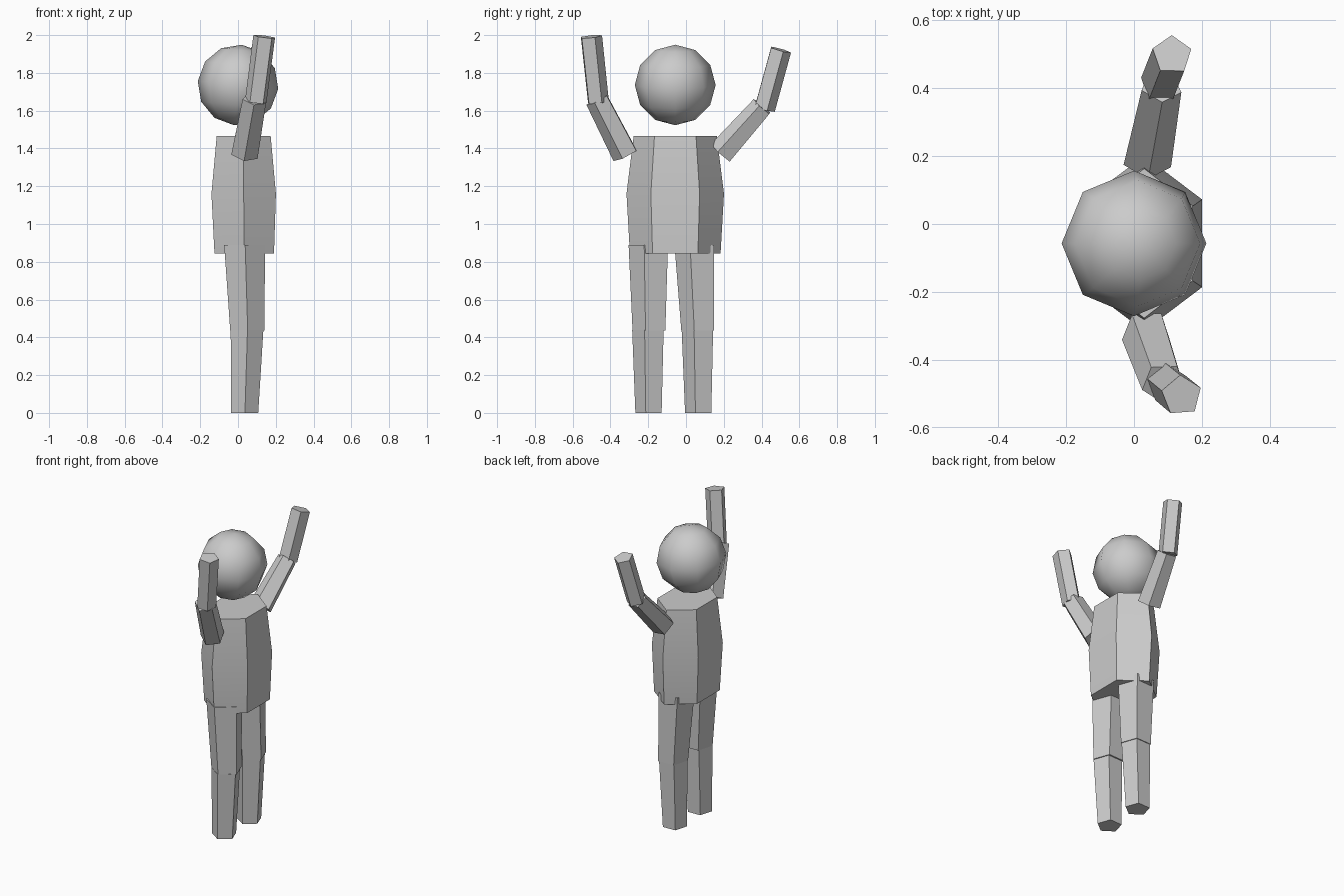
import bpy
import bmesh
from math import radians, sin, cos
from mathutils import Vector, Quaternion

cube = bpy.data.objects.get("Cube")
if cube:
    bpy.data.objects.remove(cube, do_unlink=True)

grey = bpy.data.materials.new("plain_grey")
grey.use_nodes = True
color = (0.6, 0.6, 0.6, 1)
grey.diffuse_color = color
grey.node_tree.nodes["Principled BSDF"].inputs["Base Color"].default_value = color


def loft(name, rings, sides, phase, tilted=False):
    """Capped prism through rings of (centre, x radius, y radius)."""
    axis = Vector(rings[-1][0]) - Vector(rings[0][0])
    turn = Vector((0, 0, 1)).rotation_difference(axis) if tilted else Quaternion()
    bm = bmesh.new()
    loops = []
    for centre, rx, ry in rings:
        loop = []
        for i in range(sides):
            a = radians(phase + 360 * i / sides)
            loop.append(bm.verts.new(Vector(centre) + turn @ Vector((rx * cos(a), ry * sin(a), 0))))
        loops.append(loop)
    for low, high in zip(loops, loops[1:]):
        for i in range(sides):
            j = (i + 1) % sides
            bm.faces.new((low[i], low[j], high[j], high[i]))
    bm.faces.new(reversed(loops[0]))
    bm.faces.new(loops[-1])
    mesh = bpy.data.meshes.new(name)
    bm.to_mesh(mesh)
    bm.free()
    mesh.materials.append(grey)
    obj = bpy.data.objects.new(name, mesh)
    bpy.context.collection.objects.link(obj)
    bpy.ops.object.select_all(action="DESELECT")
    obj.select_set(True)
    bpy.context.view_layer.objects.active = obj
    bpy.ops.object.shade_smooth_by_angle(angle=radians(30))
    return obj


def limb(name, start, end, r0, r1, phase, tilted):
    loft(name, [(start, r0, r0), (end, r1, r1)], 5, phase, tilted)


# Torso: hexagonal barrel, widest in the middle
loft("torso", [((0.033, -0.057, 0.845), 0.182, 0.24),
               ((0.03, -0.057, 1.16), 0.197, 0.258),
               ((0.03, -0.057, 1.465), 0.165, 0.22)], 6, 90)

# Head: low sphere, tipped slightly
bpy.ops.mesh.primitive_uv_sphere_add(segments=8, ring_count=6, radius=0.214,
                                     location=(0, -0.057, 1.736),
                                     rotation=(0, radians(5.5), 0))
head = bpy.context.object
head.name = "head"
head.data.materials.append(grey)
bpy.ops.object.shade_smooth()

# Legs: hip, knee and ankle positions along y
for side, hip, knee, shin, ankle in (("front", -0.19, -0.188, -0.194, -0.192),
                                     ("back", 0.053, 0.07, 0.068, 0.071)):
    limb(side + "_thigh", (0.048, knee, 0.437), (0.034, hip, 0.89), 0.095, 0.114, -16, False)
    limb(side + "_shin", (0.034, ankle, 0), (0.047, shin, 0.44), 0.076, 0.091, -16, False)

# Arms: raised, bent at the elbow
limb("front_upper_arm", (0.035, -0.318, 1.367), (0.087, -0.468, 1.66), 0.074, 0.066, -90, True)
limb("front_forearm", (0.095, -0.468, 1.645), (0.14, -0.505, 1.992), 0.06, 0.061, 22, True)
limb("back_upper_arm", (0.038, 0.188, 1.375), (0.08, 0.405, 1.62), 0.074, 0.062, -90, True)
limb("back_forearm", (0.078, 0.412, 1.61), (0.112, 0.498, 1.923), 0.06, 0.06, 18, True)
